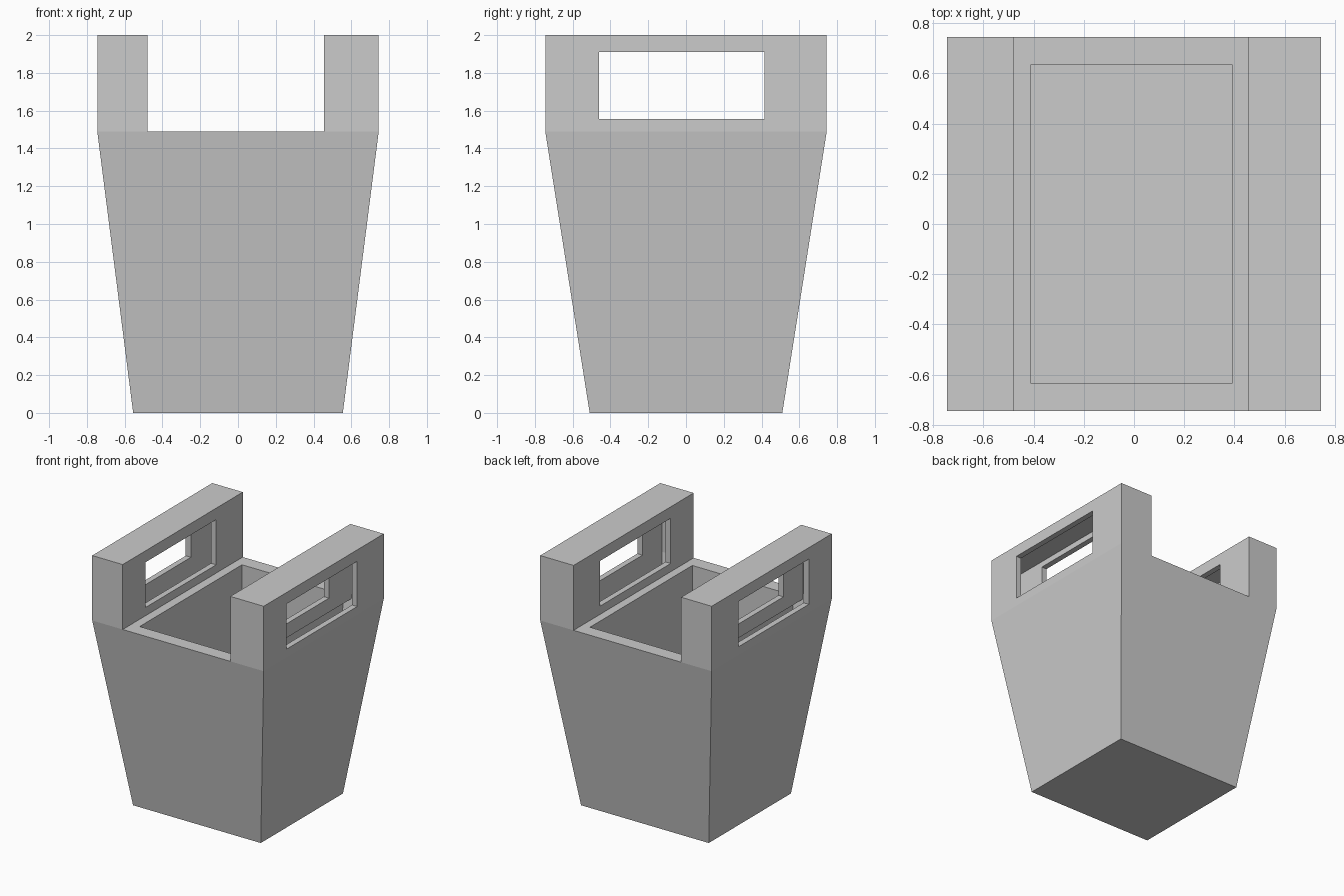
import bpy, bmesh

if "Cube" in bpy.data.objects:
    bpy.data.objects.remove(bpy.data.objects["Cube"])

WALL = 0.045     # thickness of the hollow skin
RIM = 1.49       # height of the rim between the handles


def make_object(name, bm):
    bmesh.ops.recalc_face_normals(bm, faces=bm.faces)
    mesh = bpy.data.meshes.new(name)
    bm.to_mesh(mesh)
    bm.free()
    obj = bpy.data.objects.new(name, mesh)
    bpy.context.collection.objects.link(obj)
    return obj


def loft(name, rings):
    """Closed solid from stacked rectangles (x0, x1, y0, y1, z)."""
    bm = bmesh.new()
    loops = [[bm.verts.new(p) for p in ((a, c, z), (b, c, z), (b, d, z), (a, d, z))]
             for a, b, c, d, z in rings]
    bm.faces.new(loops[0][::-1])
    bm.faces.new(loops[-1])
    for low, high in zip(loops, loops[1:]):
        for i in range(4):
            j = (i + 1) % 4
            bm.faces.new((low[i], low[j], high[j], high[i]))
    return make_object(name, bm)


def box(name, x0, x1, y0, y1, z0, z1):
    return loft(name, [(x0, x1, y0, y1, z0), (x0, x1, y0, y1, z1)])


def cut(obj, cutter):
    mod = obj.modifiers.new("cut", 'BOOLEAN')
    mod.operation = 'DIFFERENCE'
    mod.solver = 'EXACT'
    mod.object = cutter
    bpy.context.view_layer.objects.active = obj
    bpy.ops.object.modifier_apply(modifier=mod.name)
    bpy.data.objects.remove(cutter)


def basket_volume(name, t):
    """Tapered basket with two side handles, shrunk inwards by t."""
    bx, by, w = 0.555 - t, 0.51 - t, 0.745 - t
    obj = loft(name, [(-bx, bx, -by, by, t),
                      (-w, w, -w, w, RIM),
                      (-w, w, -w, w, 2 - t)])
    # gap between the handles
    cut(obj, box("gap", -0.48 - t, 0.455 + t, -2, 2, RIM - t, 3))
    # straight-sided compartment
    cut(obj, box("compartment", -0.41 - t, 0.39 + t, -0.635 - t, 0.635 + t, 0.82 - t, 2.5))
    return obj


# outer skin, hollowed by its own inset volume
basket = basket_volume("basket", 0)
cut(basket, basket_volume("hollow", WALL))

# grip openings through both handles
cut(basket, box("grip_opening", -2, 2, -0.46, 0.415, 1.555, 1.91))
